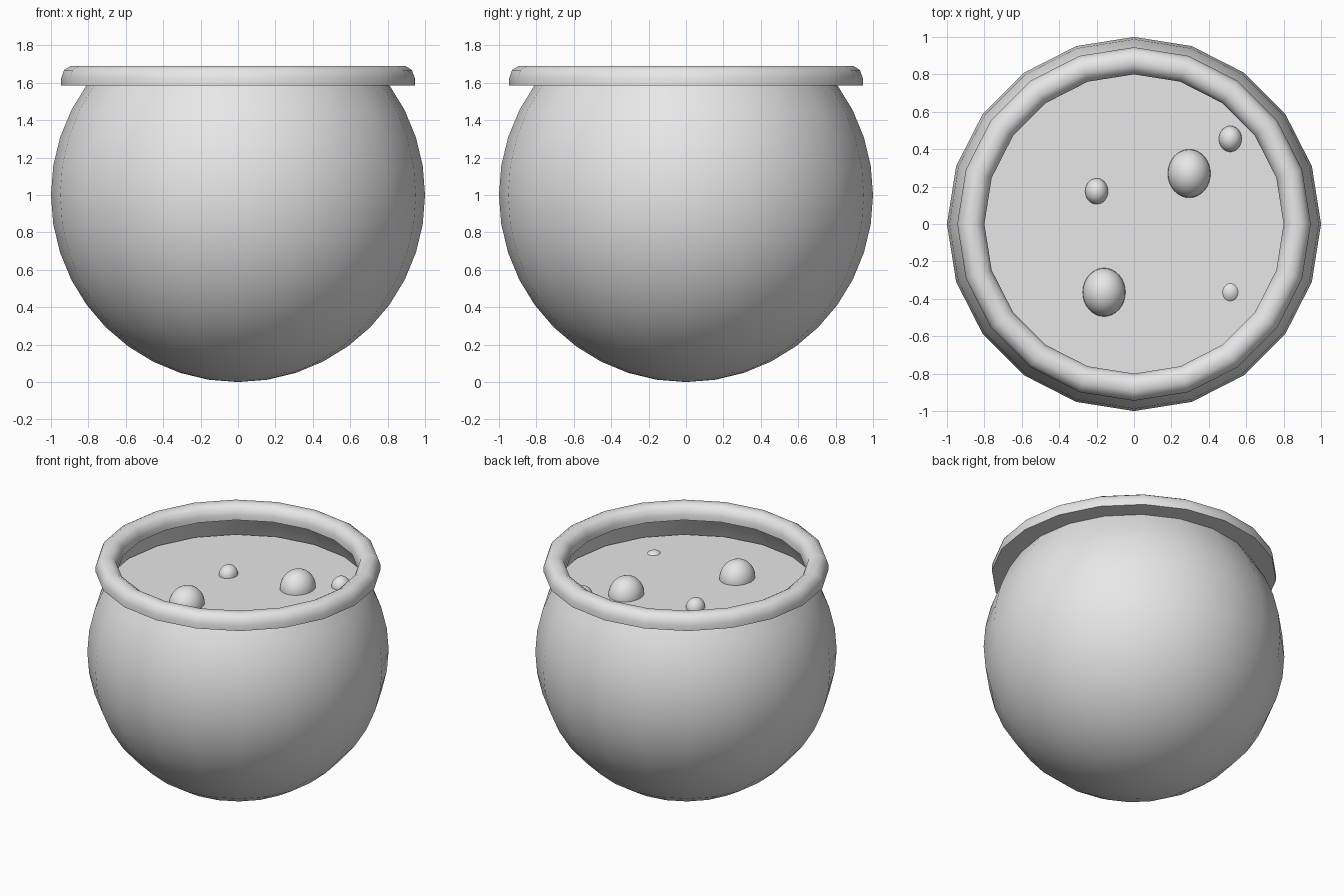
import bpy, bmesh, math

cube = bpy.data.objects.get("Cube")
if cube:
    bpy.data.objects.remove(cube, do_unlink=True)

SIDES = 20
LIQUID_Z = 1.44

grey = bpy.data.materials.new("plain grey")
grey.use_nodes = True
grey.diffuse_color = (0.8, 0.8, 0.8, 1)
grey.node_tree.nodes["Principled BSDF"].inputs["Base Color"].default_value = (0.8, 0.8, 0.8, 1)


def finish(bm, name, angle=50):
    mesh = bpy.data.meshes.new(name)
    bm.to_mesh(mesh)
    bm.free()
    mesh.materials.append(grey)
    obj = bpy.data.objects.new(name, mesh)
    bpy.context.collection.objects.link(obj)
    bpy.ops.object.select_all(action="DESELECT")
    obj.select_set(True)
    bpy.context.view_layer.objects.active = obj
    bpy.ops.object.shade_smooth_by_angle(angle=math.radians(angle))
    return obj


def lathe(name, profile, closed=False):
    """Turn (radius, height) points around the z axis."""
    bm = bmesh.new()
    verts = [bm.verts.new((r, 0, z)) for r, z in profile]
    pairs = list(zip(verts, verts[1:]))
    if closed:
        pairs.append((verts[-1], verts[0]))
    edges = [bm.edges.new(p) for p in pairs]
    bmesh.ops.spin(bm, geom=verts + edges, cent=(0, 0, 0), axis=(0, 0, 1),
                   angle=math.tau, steps=SIDES, use_duplicate=False)
    bmesh.ops.remove_doubles(bm, verts=bm.verts[:], dist=0.0005)
    bmesh.ops.recalc_face_normals(bm, faces=bm.faces[:])
    return finish(bm, name)


# Round bowl, open at the top
lats = [math.radians(a) for a in range(-90, 37, 9)]
lathe("pot_body", [(math.cos(a), 1 + math.sin(a)) for a in lats])

# Rounded rim with a flat underside
lathe("pot_rim", [(0.80, 1.585), (0.80, 1.625), (0.815, 1.668), (0.85, 1.69),
                  (0.895, 1.69), (0.93, 1.668), (0.945, 1.625), (0.945, 1.585)], closed=True)

# Flat liquid surface
bm = bmesh.new()
bmesh.ops.create_circle(bm, cap_ends=True, segments=SIDES, radius=0.885)
bmesh.ops.translate(bm, verts=bm.verts[:], vec=(0, 0, LIQUID_Z))
finish(bm, "liquid")


# Bubbles: x, y, size, sink below the surface
bubbles = [(0.295, 0.27, 0.127, 0), (-0.16, -0.365, 0.127, 0), (-0.2, 0.175, 0.068, 0),
           (0.515, 0.455, 0.068, 0), (0.515, -0.365, 0.068, 0.05)]
for i, (x, y, size, sink) in enumerate(bubbles, 1):
    bm = bmesh.new()
    bmesh.ops.create_uvsphere(bm, u_segments=32, v_segments=16, radius=size)
    bmesh.ops.scale(bm, verts=bm.verts[:], vec=(0.9, 1.02, 1))
    bmesh.ops.translate(bm, verts=bm.verts[:], vec=(x, y, LIQUID_Z - sink))
    finish(bm, f"bubble_{i}")
